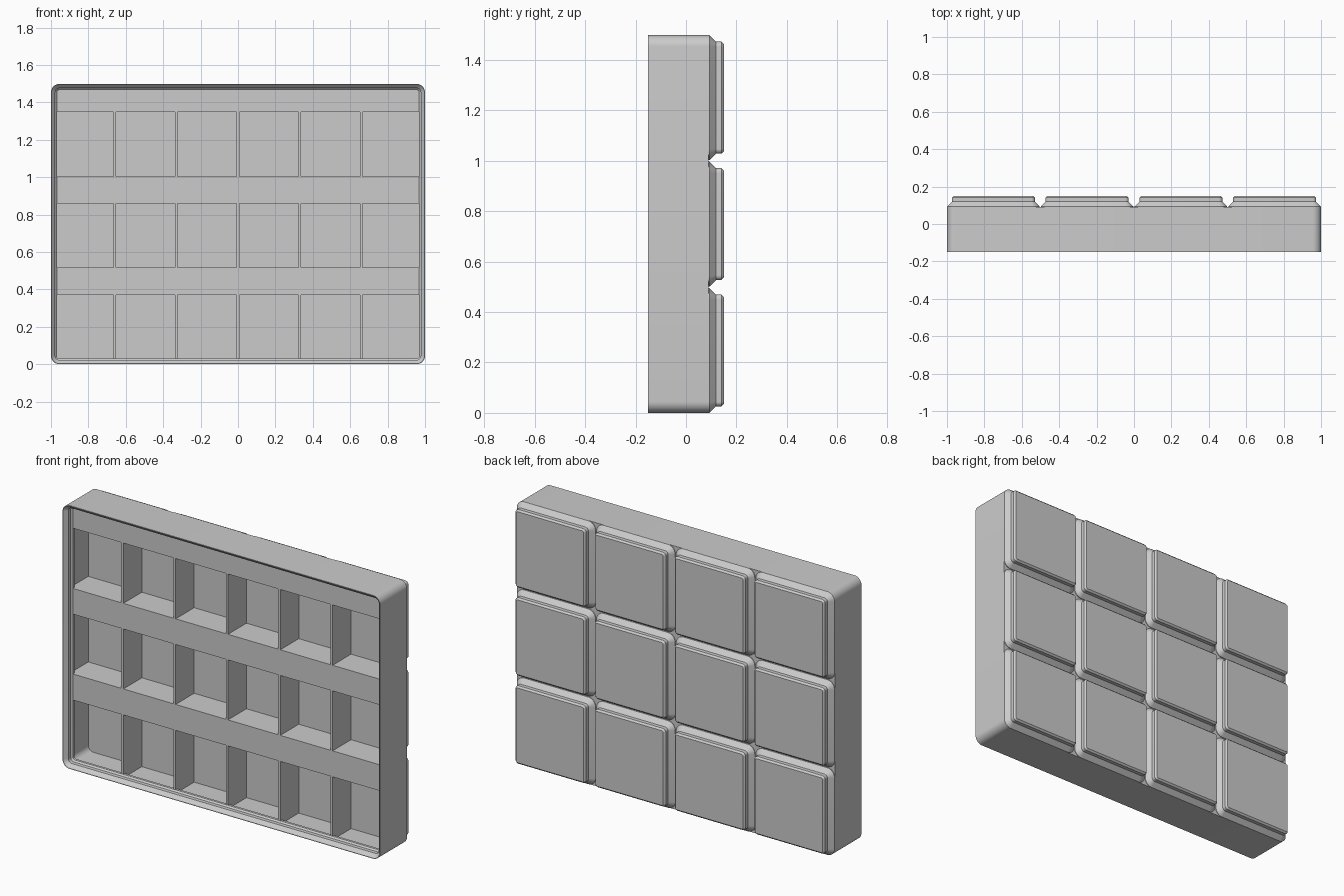
import bpy, bmesh, math

if "Cube" in bpy.data.objects:
    bpy.data.objects.remove(bpy.data.objects["Cube"])

HX, H = 1.0, 1.4985          # half width, height
ZC = H / 2
WALL = 0.0113
LIP_Y, FLOOR_Y = -0.10, 0.066


def finish(bm, name):
    bmesh.ops.recalc_face_normals(bm, faces=bm.faces)
    me = bpy.data.meshes.new(name)
    bm.to_mesh(me)
    bm.free()
    ob = bpy.data.objects.new(name, me)
    bpy.context.collection.objects.link(ob)
    bpy.ops.object.select_all(action='DESELECT')
    ob.select_set(True)
    bpy.context.view_layer.objects.active = ob
    bpy.ops.object.shade_smooth_by_angle(angle=math.radians(30))
    return ob


def ring(bm, cx, cz, hx, hz, r, y, n=8):
    verts = []
    for k, (sx, sz) in enumerate(((1, 1), (-1, 1), (-1, -1), (1, -1))):
        for i in range(n + 1):
            a = math.pi / 2 * (k + i / n)
            verts.append(bm.verts.new((cx + sx * (hx - r) + r * math.cos(a), y,
                                       cz + sz * (hz - r) + r * math.sin(a))))
    return verts


def loft(name, cx, cz, hx, hz, r, profile):
    """Stack of rounded rectangles, profile = (y, inset), capped at both ends."""
    bm = bmesh.new()
    rings = [ring(bm, cx, cz, hx - i, hz - i, max(r - i, 0.009), y) for y, i in profile]
    for a, b in zip(rings, rings[1:]):
        for j in range(len(a)):
            k = (j + 1) % len(a)
            bm.faces.new((a[j], a[k], b[k], b[j]))
    bm.faces.new(rings[0])
    bm.faces.new(rings[-1])
    return finish(bm, name)


def prism(name, x0, x1, section):
    """Extrude a (y, z) section along x."""
    bm = bmesh.new()
    face = bm.faces.new([bm.verts.new((x0, y, z)) for y, z in section])
    ext = bmesh.ops.extrude_face_region(bm, geom=[face])['geom']
    bmesh.ops.translate(bm, vec=(x1 - x0, 0, 0),
                        verts=[v for v in ext if isinstance(v, bmesh.types.BMVert)])
    return finish(bm, name)


def box(name, x0, x1, y0, y1, z0, z1):
    return prism(name, x0, x1, [(y0, z0), (y1, z0), (y1, z1), (y0, z1)])


# Hollow tray with stepped rim at the front
loft("tray_shell", 0, ZC, HX, ZC, 0.045, [
    (0.09, 0), (-0.15, 0), (-0.15, 0.003), (-0.13, 0.0227), (-0.1084, 0.0227),
    (LIP_Y, 0.031), (-0.086, 0.031), (-0.066, WALL), (FLOOR_Y, WALL)])

# Stepped feet on the back, 4 x 3
for col in range(4):
    for row in range(3):
        loft(f"foot_{col}_{row}", (col - 1.5) * 0.5015, ZC + (row - 1) * 0.5015,
             0.2477, 0.2477, 0.045,
             [(0.088, 0), (0.0933, 0), (0.119, 0.0257), (0.1405, 0.0257), (0.15, 0.0352)])

# Small nub in the central groove
box("groove_nub", -0.012, 0.012, 0.08, 0.094, ZC - 0.012, ZC + 0.012)

# Upright and level dividers
T = 0.007
for i in range(-2, 3):
    x = i * 0.3293
    box(f"upright_divider_{i + 3}", x - T, x + T, LIP_Y, 0.07, 0.006, H - 0.006)
for i, z in enumerate((0.51, 0.997)):
    box(f"shelf_{i + 1}", -0.993, 0.993, LIP_Y, 0.07, z - T, z + T)

# Label ledges along the top of each row, with sloping underside
for i, (zt, zb) in enumerate(((0.51, 0.369), (0.997, 0.858), (1.485, 1.347))):
    prism(f"label_ledge_{i + 1}", -0.985, 0.985, [
        (LIP_Y, zt), (LIP_Y, zb), (LIP_Y + 0.014, zb),
        (LIP_Y + 0.014 + (zt - zb) * math.tan(math.radians(36)), zt)])
